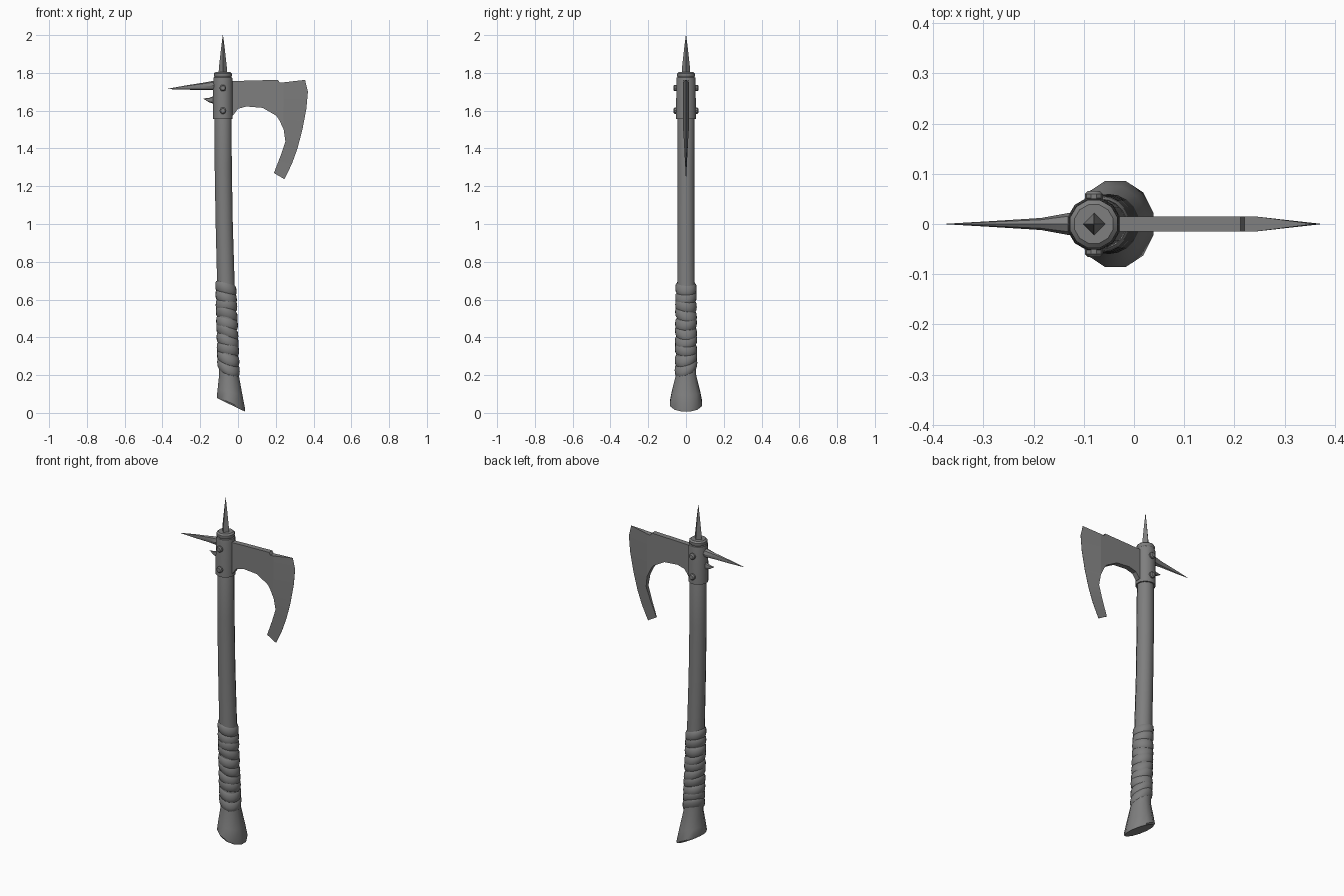
import bpy, bmesh
from math import sin, cos, pi, radians
from mathutils import Vector, Matrix

cube = bpy.data.objects.get("Cube")
if cube:
    bpy.data.objects.remove(cube, do_unlink=True)

grey = bpy.data.materials.new("plain_grey")
grey.use_nodes = True
grey.diffuse_color = (0.21, 0.21, 0.21, 1)
grey.node_tree.nodes["Principled BSDF"].inputs["Base Color"].default_value = (0.21, 0.21, 0.21, 1)

AXIS = -0.08  # x of the shaft at the head


def finish(name, bm, angle=35):
    bmesh.ops.recalc_face_normals(bm, faces=bm.faces)
    mesh = bpy.data.meshes.new(name)
    bm.to_mesh(mesh)
    bm.free()
    obj = bpy.data.objects.new(name, mesh)
    bpy.context.collection.objects.link(obj)
    mesh.materials.append(grey)
    bpy.ops.object.select_all(action="DESELECT")
    obj.select_set(True)
    bpy.context.view_layer.objects.active = obj
    bpy.ops.object.shade_smooth_by_angle(angle=radians(angle))
    return obj


def loft(name, rings, loop=False, angle=35):
    """Skin a series of equal-sized rings; cap the ends unless looped."""
    bm = bmesh.new()
    rows = [[bm.verts.new(p) for p in ring] for ring in rings]
    n = len(rows[0])
    pairs = list(zip(rows, rows[1:])) + ([(rows[-1], rows[0])] if loop else [])
    for a, b in pairs:
        for i in range(n):
            j = (i + 1) % n
            bm.faces.new((a[i], a[j], b[j], b[i]))
    if not loop:
        bm.faces.new(rows[0])
        bm.faces.new(rows[-1])
    return finish(name, bm, angle)


def ring_z(z, cx, rx, ry, slant=0, sides=12):
    """Ring around the vertical axis, optionally slanted along x."""
    pts = []
    for i in range(sides):
        a = 2 * pi * (i + 0.5) / sides
        pts.append(Vector((cx + rx * cos(a), ry * sin(a), z + slant * rx * cos(a))))
    return pts


def ring_x(x, cz, ry, rz, sides=8):
    """Ring around a horizontal axis running along x."""
    return [Vector((x, ry * cos(2 * pi * i / sides), cz + rz * sin(2 * pi * i / sides)))
            for i in range(sides)]


def plate(name, stations):
    """Solid plate from pairs of (x, z, half thickness) stations."""
    rings = []
    for (x1, z1, t1), (x2, z2, t2) in stations:
        rings.append([Vector((x1, t1, z1)), Vector((x2, t2, z2)),
                      Vector((x2, -t2, z2)), Vector((x1, -t1, z1))])
    return loft(name, rings, angle=30)


# Wooden handle with a flared, slanted foot
loft("handle", [ring_z(*r) for r in [
    (0.042, -0.036, 0.076, 0.084, -0.48), (0.052, -0.037, 0.078, 0.089, -0.46),
    (0.11, -0.042, 0.068, 0.078, -0.25), (0.20, -0.048, 0.054, 0.056),
    (0.40, -0.056, 0.049, 0.05), (0.68, -0.064, 0.048, 0.048),
    (1.0, -0.073, 0.047, 0.046), (1.3, -0.078, 0.047, 0.046),
    (1.79, AXIS, 0.045, 0.045), (1.805, AXIS, 0.038, 0.038)]])

# Metal socket around the handle top
loft("socket", [ring_z(z, AXIS, r, r) for z, r in [
    (1.557, 0.049), (1.557, 0.054), (1.755, 0.053), (1.775, 0.051),
    (1.778, 0.046), (1.785, 0.05), (1.797, 0.049), (1.805, 0.04)]])

# Four-sided top spike
loft("top_spike", [[Vector((AXIS + r * cos(k * pi / 2), r * sin(k * pi / 2), z))
                    for k in range(4)]
                   for z, r in [(1.79, 0.023), (1.83, 0.021), (1.92, 0.011), (2.0, 0.0008)]])

# Rear spike and the small prong below it
loft("rear_spike", [ring_x(*r) for r in [
    (-0.09, 1.73, 0.026, 0.032), (-0.13, 1.733, 0.022, 0.025),
    (-0.185, 1.729, 0.012, 0.019), (-0.28, 1.722, 0.006, 0.011),
    (-0.373, 1.715, 0.0006, 0.0008)]])
loft("rear_prong", [ring_x(*r) for r in [
    (-0.10, 1.657, 0.018, 0.026), (-0.13, 1.657, 0.014, 0.02),
    (-0.155, 1.656, 0.009, 0.011), (-0.183, 1.664, 0.0006, 0.0008)]])

# Blade: flat neck, then a bit tapering to the cutting edge and the beard
T = 0.015
neck = [(-0.06, 1.757, 1.57), (-0.026, 1.757, 1.575), (0.0, 1.757, 1.61),
        (0.045, 1.759, 1.622), (0.13, 1.761, 1.615), (0.20, 1.763, 1.575),
        (0.212, 1.763, 1.56), (0.22, 1.748, 1.547), (0.242, 1.75, 1.50)]
plate("blade_neck", [((x, top, T), (x, low, T)) for x, top, low in neck])
E = 0.0006
plate("blade_bit", [
    ((0.242, 1.75, T), (0.355, 1.763, E)), ((0.242, 1.70, T), (0.37, 1.70, E)),
    ((0.242, 1.60, T), (0.362, 1.61, E)), ((0.242, 1.50, T), (0.341, 1.50, E)),
    ((0.251, 1.437, 0.011), (0.315, 1.40, E)), ((0.225, 1.36, 0.007), (0.286, 1.32, E)),
    ((0.19, 1.27, 0.002), (0.246, 1.237, E))])

# Rivets on both sides of the socket
for side, label in ((-1, "front"), (1, "back")):
    for z, place in ((1.60, "lower"), (1.72, "upper")):
        loft(f"{label}_{place}_rivet",
             [[Vector((AXIS + r * cos(2 * pi * i / 10), side * y, z + r * sin(2 * pi * i / 10)))
               for i in range(10)]
              for y, r in [(0.04, 0.018), (0.06, 0.018), (0.066, 0.012)]])

# Leather grip: overlapping tilted bands
tilts = [(24, 22), (20, 14), (10, -4), (18, 5), (24, -8), (12, 3), (16, -16), (5, -6), (14, 5), (16, -2)]
for k, (tx, ty) in enumerate(tilts):
    z = 0.245 + k * 0.046
    cx = -0.049 - (z - 0.2) * 0.033
    r = 0.053 - 0.004 * k / len(tilts)
    turn = Matrix.Rotation(radians(tx), 3, "Y") @ Matrix.Rotation(radians(ty), 3, "X")
    rings = []
    for i in range(20):
        a = 2 * pi * i / 20
        ring = []
        for j in range(8):
            b = 2 * pi * j / 8
            d = r + 0.007 * cos(b)
            p = turn @ Vector((d * cos(a), d * sin(a), 0))
            # keep the band hugging the handle whatever its tilt
            ring.append(Vector((cx + d * cos(a), d * sin(a), z + p.z + 0.027 * sin(b))))
        rings.append(ring)
    loft(f"grip_band_{k + 1}", rings, loop=True, angle=50)
